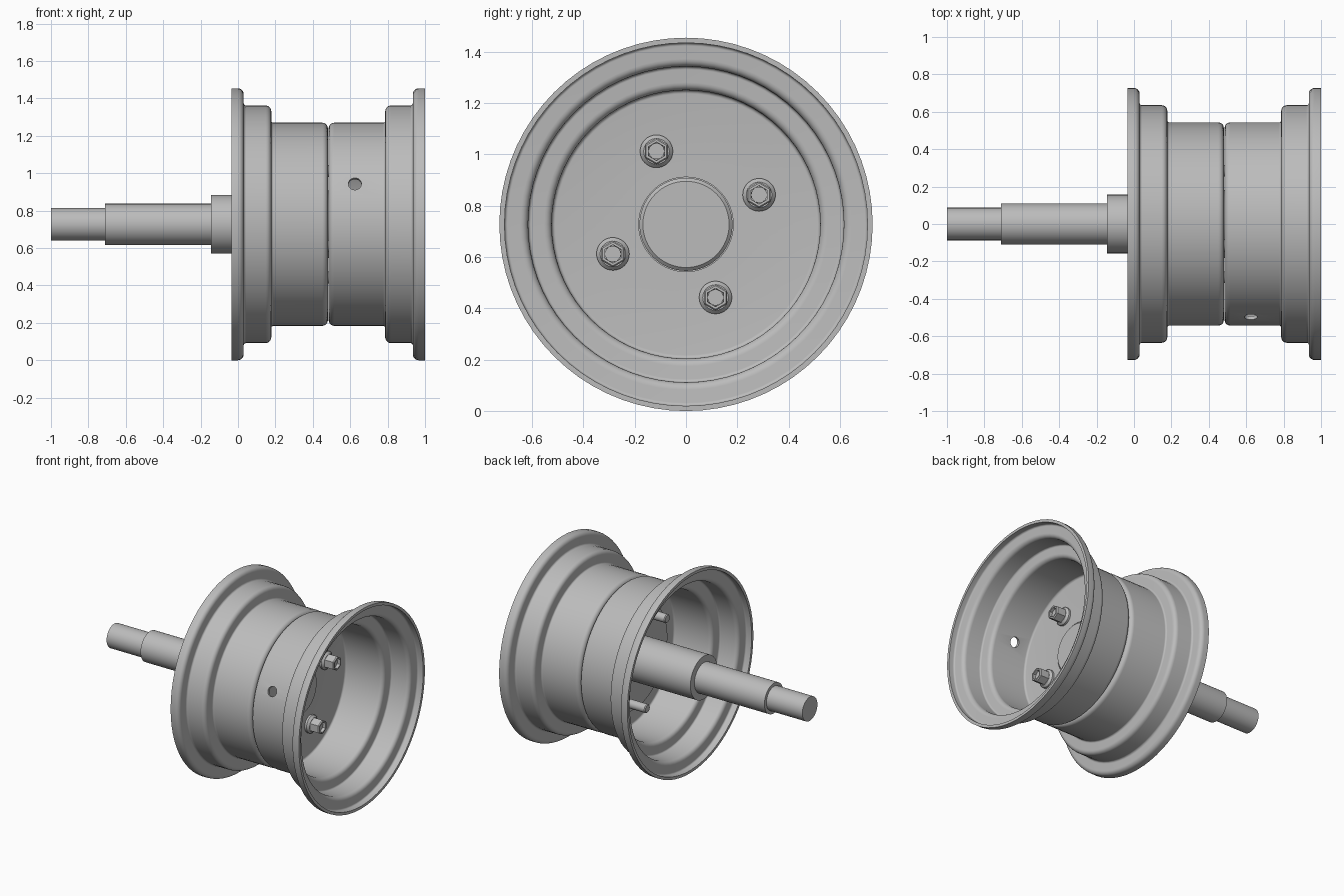
import bpy, bmesh, math
from mathutils import Vector, Matrix

if "Cube" in bpy.data.objects:
    bpy.data.objects.remove(bpy.data.objects["Cube"], do_unlink=True)

AXIS_Z = 0.727
MID = 0.4825      # plane where the two rim halves meet
WALL = 0.02

steel = bpy.data.materials.new("grey_steel")
steel.use_nodes = True
GREY = (0.5, 0.5, 0.5, 1)
steel.diffuse_color = GREY
steel.node_tree.nodes["Principled BSDF"].inputs["Base Color"].default_value = GREY


def fillet(points, steps=5):
    """Round the corners of an (x, r, fillet radius) polyline."""
    out = []
    for i, (x, r, f) in enumerate(points):
        p = Vector((x, r))
        if f == 0 or i in (0, len(points) - 1):
            out.append(p)
            continue
        a = p + (Vector(points[i - 1][:2]) - p).normalized() * f
        b = p + (Vector(points[i + 1][:2]) - p).normalized() * f
        c = a + b - p
        for k in range(steps + 1):
            t = k / steps * math.pi / 2
            out.append(c + (a - c) * math.cos(t) + (b - c) * math.sin(t))
    return out


def lathe(name, profile, segs=72, y=0.0, z=0.0, closed=False, smooth=True):
    """Spin an (x, r) profile about an axis parallel to x."""
    bm = bmesh.new()
    rings = []
    for x, r in profile:
        if r < 1e-6:
            rings.append([bm.verts.new((x, y, AXIS_Z + z))] * segs)
        else:
            angles = [2 * math.pi * k / segs for k in range(segs)]
            rings.append([bm.verts.new((x, y + r * math.sin(a), AXIS_Z + z + r * math.cos(a)))
                          for a in angles])
    pairs = list(zip(rings, rings[1:]))
    if closed:
        pairs.append((rings[-1], rings[0]))
    for lo, hi in pairs:
        for k in range(segs):
            n = (k + 1) % segs
            corners = list(dict.fromkeys([lo[k], lo[n], hi[n], hi[k]]))
            if len(corners) > 2:
                bm.faces.new(corners)
    bmesh.ops.recalc_face_normals(bm, faces=bm.faces)
    mesh = bpy.data.meshes.new(name)
    bm.to_mesh(mesh)
    bm.free()
    obj = bpy.data.objects.new(name, mesh)
    bpy.context.collection.objects.link(obj)
    mesh.materials.append(steel)
    if smooth:
        shade(obj)
    return obj


def shade(obj):
    bpy.ops.object.select_all(action='DESELECT')
    obj.select_set(True)
    bpy.context.view_layer.objects.active = obj
    bpy.ops.object.shade_smooth_by_angle(angle=math.radians(35))


# Rim half: stepped pressed sheet, outer skin then inner skin
outer = [(-0.035, 0.727, 0), (0.03, 0.727, 0.03), (0.03, 0.635, 0.014),
         (0.178, 0.635, 0.03), (0.178, 0.543, 0.012),
         (MID - 0.002, 0.543, 0.03), (MID - 0.002, 0.184, 0)]
inner = [(-0.035, 0.727 - WALL, 0), (0.03 - WALL, 0.727 - WALL, 0.012),
         (0.03 - WALL, 0.635 - WALL, 0.03), (0.178 - WALL, 0.635 - WALL, 0.012),
         (0.178 - WALL, 0.543 - WALL, 0.03), (MID - WALL, 0.543 - WALL, 0.014),
         (MID - WALL, 0.184, 0)]
half = fillet(outer) + fillet(inner)[::-1]
inner_rim = lathe("inner_rim_half", half, closed=True)
outer_rim = lathe("outer_rim_half", [(2 * MID - x, r) for x, r in half], closed=True)

# Valve hole through the outer half
direction = Vector((0, -0.49, 0.213)).normalized()
bpy.ops.mesh.primitive_cylinder_add(vertices=24, radius=0.035, depth=0.2)
cutter = bpy.context.object
cutter.name = "valve_hole_cutter"
cutter.matrix_world = (Matrix.Translation(Vector((0.625, 0, AXIS_Z)) + direction * 0.535)
                       @ direction.to_track_quat('Z', 'Y').to_matrix().to_4x4())
cutter.hide_render = True
mod = outer_rim.modifiers.new("valve_hole", 'BOOLEAN')
mod.object = cutter
mod.operation = 'DIFFERENCE'
mod.solver = 'EXACT'
bpy.context.view_layer.objects.active = outer_rim
bpy.ops.object.modifier_apply(modifier=mod.name)
bpy.data.objects.remove(cutter, do_unlink=True)
shade(outer_rim)

# Stepped axle with hub, mounting flange and centring boss
lathe("axle_and_hub", [
    (-1, 0), (-1, 0.087), (-0.71, 0.087), (-0.71, 0.11), (-0.145, 0.11),
    (-0.145, 0.157), (0.42, 0.157), (0.42, 0.385), (0.461, 0.385),
    (0.461, 0.181), (0.505, 0.181), (0.517, 0.168), (0.517, 0)], segs=64)

# Four studs with flanged hex nuts
FACE = MID + WALL
for i in range(4):
    a = math.radians(22 + 90 * i)
    pos = dict(y=0.307 * math.cos(a), z=0.307 * math.sin(a))
    lathe(f"stud_{i + 1}", [(0.23, 0), (0.23, 0.026), (0.236, 0.031),
                            (FACE + 0.08, 0.031), (FACE + 0.08, 0)], segs=24, **pos)
    lathe(f"nut_collar_{i + 1}", [(FACE - 0.005, 0.03), (FACE - 0.005, 0.064),
                                  (FACE + 0.015, 0.064), (FACE + 0.03, 0.05),
                                  (FACE + 0.03, 0.03)], segs=32, closed=True, **pos)
    lathe(f"hex_nut_{i + 1}", [(FACE, 0.034), (FACE, 0.052), (FACE + 0.095, 0.052),
                               (FACE + 0.102, 0.046), (FACE + 0.102, 0.036)],
          segs=6, closed=True, smooth=False, **pos)
